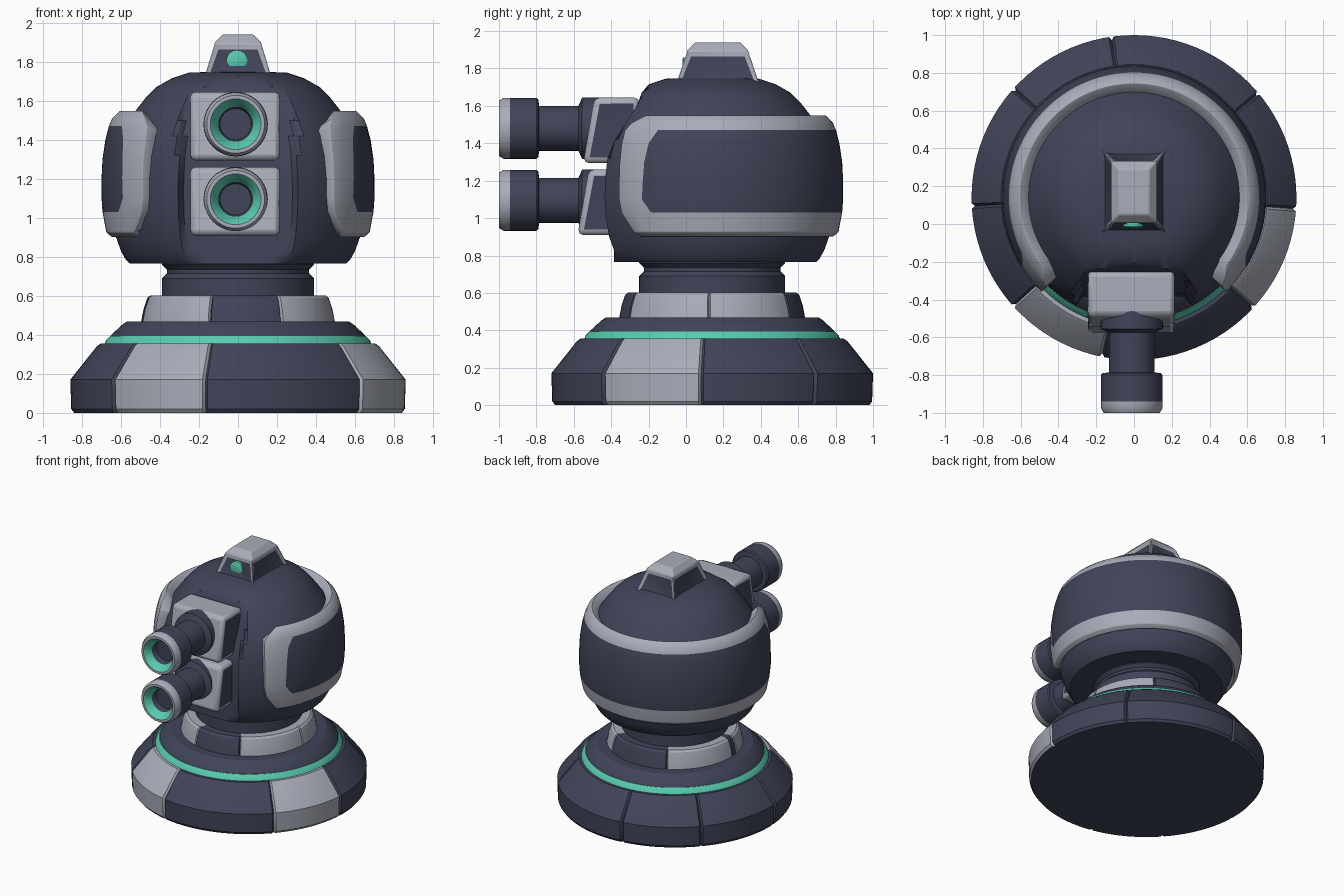
import bpy, bmesh, math
from mathutils import Matrix, Vector

if "Cube" in bpy.data.objects:
    bpy.data.objects.remove(bpy.data.objects["Cube"])

CY = 0.14  # turret axis in y


def mat(name, rgb):
    m = bpy.data.materials.new(name)
    m.diffuse_color = (*rgb, 1)
    m.use_nodes = True
    m.node_tree.nodes["Principled BSDF"].inputs["Base Color"].default_value = m.diffuse_color
    return m


MATS = [mat("dark_navy", (0.052, 0.058, 0.098)),
        mat("light_grey", (0.40, 0.42, 0.49)),
        mat("teal_glow", (0.10, 0.60, 0.43))]
DARK, GREY, TEAL = 0, 1, 2


def finish(bm, name, bevel=0, angle=32, solid=0):
    me = bpy.data.meshes.new(name)
    bm.to_mesh(me)
    bm.free()
    ob = bpy.data.objects.new(name, me)
    bpy.context.collection.objects.link(ob)
    for m in MATS:
        me.materials.append(m)
    bpy.ops.object.select_all(action='DESELECT')
    ob.select_set(True)
    bpy.context.view_layer.objects.active = ob
    bpy.ops.object.shade_smooth_by_angle(angle=math.radians(angle))
    if solid:
        s = ob.modifiers.new("thickness", 'SOLIDIFY')
        s.thickness, s.offset = solid, -1
    if bevel:
        b = ob.modifiers.new("soft_edges", 'BEVEL')
        b.width, b.segments, b.angle_limit = bevel, 2, math.radians(35)
    return ob


def lathe(name, prof, rule, matrix, steps=96, grooves=(), tweak=None, depth=0.018):
    """Spin (radius, height) points; rule(angle, segment) gives the colour."""
    angs = [(i * 360 / steps, 0) for i in range(steps)]
    angs = [a for a in angs if all(abs(a[0] - g) > 1.6 for g in grooves)]
    for g in grooves:
        angs += [(g - 0.9, 0), (g, depth), (g + 0.9, 0)]
    angs.sort()
    bm = bmesh.new()
    cols = []
    for a, d in angs:
        c, s = math.cos(math.radians(a)), math.sin(math.radians(a))
        cols.append([bm.verts.new((max(r - d, 0) * c, max(r - d, 0) * s, z)) for r, z in prof])
    for i, (a, _) in enumerate(angs):
        j = (i + 1) % len(angs)
        mid = (a + (angs[j][0] if j else 360)) / 2
        for k in range(len(prof) - 1):
            f = bm.faces.new((cols[i][k], cols[j][k], cols[j][k + 1], cols[i][k + 1]))
            f.material_index = rule(mid, k)
    bmesh.ops.remove_doubles(bm, verts=bm.verts, dist=1e-5)
    bmesh.ops.recalc_face_normals(bm, faces=bm.faces)
    bmesh.ops.transform(bm, matrix=matrix, verts=bm.verts)
    if tweak:
        for v in bm.verts:
            tweak(v.co)
    return finish(bm, name)


def within(a, spans):
    return any(lo < a < hi for lo, hi in spans)


AXIS = Matrix.Translation((0, CY, 0))

# base skirt with two grey plates and radial seams
lathe("base_skirt", [(0, 0), (0.84, 0), (0.855, 0.02), (0.86, 0.17), (0.725, 0.34), (0.705, 0.355), (0, 0.355)],
      lambda a, k: GREY if within(a, [(222, 258.6), (317.4, 356)]) and k > 0 else DARK,
      AXIS, grooves=(40, 98, 138, 183, 222, 258.6, 317.4, 356))

# glowing ring and the disc above it
lathe("glow_ring", [(0, 0.34), (0.69, 0.34), (0.675, 0.375), (0.655, 0.395), (0, 0.395)],
      lambda a, k: TEAL, AXIS)
lathe("base_disc", [(0, 0.385), (0.655, 0.385), (0.65, 0.40), (0.59, 0.455), (0.57, 0.468), (0, 0.468)],
      lambda a, k: DARK, AXIS)

# segmented collar
lathe("collar", [(0, 0.45), (0.50, 0.45), (0.485, 0.53), (0.465, 0.59), (0.45, 0.602), (0, 0.602)],
      lambda a, k: DARK if within(a, [(57, 118), (253, 297), (183, 190)]) else GREY,
      AXIS, grooves=(57, 118, 183, 190, 253, 297, 358), depth=0.015)

# neck
lathe("neck", [(0, 0.59), (0.39, 0.59), (0.39, 0.69), (0.365, 0.715), (0.365, 0.735), (0.39, 0.76), (0.39, 0.80), (0, 0.8)],
      lambda a, k: DARK, AXIS)


# rounded head, flattened at the front behind the guns
def flatten(co):
    if abs(co.x) < 0.29:
        co.y = max(co.y, -0.385 + max(0, co.z - 1.28) * 0.38)


lathe("head", [(0, 0.765), (0.555, 0.765), (0.575, 0.785), (0.60, 0.83), (0.625, 0.90), (0.645, 1.0), (0.652, 1.1),
               (0.65, 1.2), (0.635, 1.32), (0.605, 1.42), (0.56, 1.5), (0.525, 1.55), (0.47, 1.62),
               (0.42, 1.67), (0.34, 1.715), (0.25, 1.745), (0, 1.752)],
      lambda a, k: DARK, AXIS, steps=128, tweak=flatten)

# wrap-around armour: rows of height, radius, outer start angle, panel start angle
ROWS = [(0.90, 0.645, 54, 65), (0.925, 0.675, 51.5, 64), (1.03, 0.695, 45.5, 62), (1.10, 0.70, 44.5, 57.5),
        (1.2, 0.70, 44.5, 58), (1.3, 0.695, 44.5, 58.5), (1.40, 0.68, 44.5, 60), (1.47, 0.662, 45, 64),
        (1.51, 0.645, 48, 65), (1.55, 0.605, 54, 66)]
bm = bmesh.new()
N = 80
grid = []
for z, r, s, d in ROWS:
    angs = [s, (s + d) / 2] + [d + (360 - 2 * d) * i / N for i in range(N + 1)] + [360 - (s + d) / 2, 360 - s]
    grid.append([bm.verts.new((r * math.sin(math.radians(a)), CY - r * math.cos(math.radians(a)), z)) for a in angs])
for i in range(len(ROWS) - 1):
    for j in range(len(grid[0]) - 1):
        f = bm.faces.new((grid[i][j], grid[i][j + 1], grid[i + 1][j + 1], grid[i + 1][j]))
        f.material_index = DARK if 2 <= i <= 6 and 2 <= j < N + 2 else GREY
bm.normal_update()
bm.faces.ensure_lookup_table()
f = bm.faces[N // 2]
if f.normal.dot(f.calc_center_median() - Vector((0, CY, 1.2))) < 0:
    bmesh.ops.reverse_faces(bm, faces=bm.faces)
finish(bm, "wrap_armour", bevel=0.01, solid=0.09)


def frustum(levels, cx, cy):
    """Stack of rectangles (half x, half y, z)."""
    bm = bmesh.new()
    rings = [[bm.verts.new((cx + sx * hx, cy + sy * hy, z)) for sx, sy in ((-1, -1), (1, -1), (1, 1), (-1, 1))]
             for hx, hy, z in levels]
    sides = [[bm.faces.new((a[i], a[(i + 1) % 4], b[(i + 1) % 4], b[i])) for i in range(4)]
             for a, b in zip(rings, rings[1:])]
    for f in [bm.faces.new(rings[0][::-1]), bm.faces.new(rings[-1])] + sum(sides, []):
        f.material_index = GREY
    bm.normal_update()
    return bm, sides


# top sensor with dark recessed sides and a teal lens
bm, sides = frustum([(0.185, 0.235, 1.69), (0.122, 0.165, 1.895), (0.08, 0.12, 1.94)], 0, 0.17)
bmesh.ops.inset_individual(bm, faces=sides[0], thickness=0.036, depth=-0.014)
for f in sides[0]:
    f.material_index = DARK
finish(bm, "top_sensor", bevel=0.008)
FORWARD = Matrix.Rotation(math.pi / 2, 4, 'X')  # local z becomes -y
lathe("sensor_lens", [(0, -0.08), (0.055, -0.08), (0.055, 0.014), (0.045, 0.02), (0, 0.02)],
      lambda a, k: TEAL, Matrix.Translation((-0.005, 0, 1.805)) @ FORWARD, steps=24)

# twin guns
BARREL = [(0, 0.30), (0.165, 0.30), (0.165, 0.555), (0.12, 0.575), (0.12, 0.785), (0.155, 0.79), (0.163, 0.80),
          (0.163, 0.94), (0.163, 0.975), (0.148, 1.0), (0.13, 1.0), (0.088, 0.95), (0.08, 0.90), (0, 0.90)]
for label, zc, front in (("upper", 1.48, -0.55), ("lower", 1.095, -0.58)):
    zm = zc - 0.01
    bm, sides = frustum([(0.235, 0.15, zm - 0.175), (0.235, 0.15, zm + 0.175)], -0.015, front + 0.15)
    for v in bm.verts:  # lean the front back, run the rear into the head
        if v.co.y > front + 0.1:
            v.co.y = -0.25
        elif v.co.z > zm:
            v.co.y += 0.06
    bm.normal_update()
    fronts = [e for e in bm.edges if all(v.co.y < -0.4 for v in e.verts)]
    flanks = [sides[0][1], sides[0][3]]
    bmesh.ops.inset_individual(bm, faces=flanks, thickness=0.045, depth=-0.006)
    for f in flanks:
        f.material_index = DARK
    finish(bm, label + "_gun_mount", bevel=0.03)
    lathe(label + "_gun_barrel", BARREL,
          lambda a, k: GREY if 7 <= k <= 9 else TEAL if 10 <= k <= 10 else DARK,
          Matrix.Translation((-0.012, 0, zc)) @ FORWARD, steps=40)
